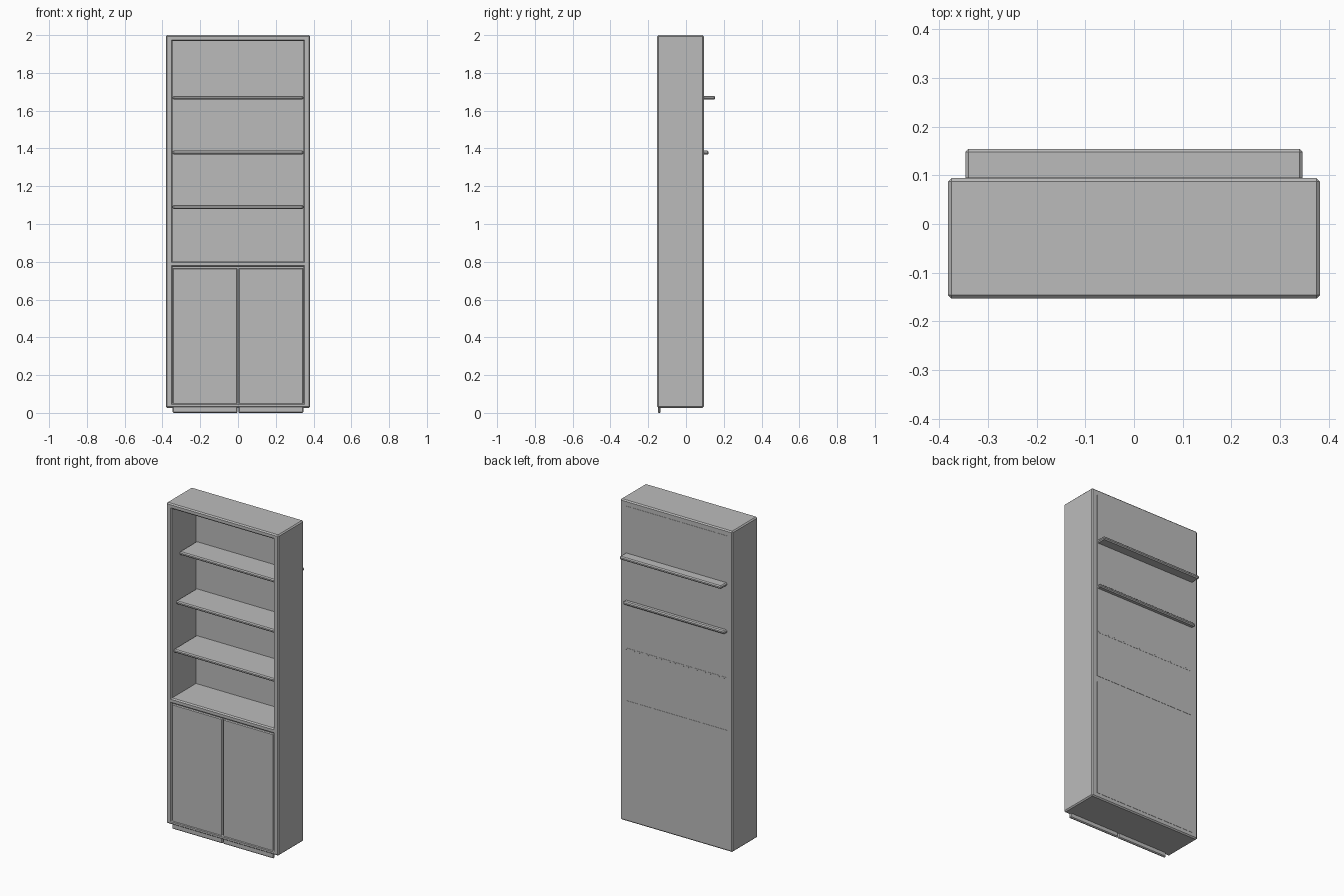
import bpy, bmesh
from mathutils import Vector

if "Cube" in bpy.data.objects:
    bpy.data.objects.remove(bpy.data.objects["Cube"], do_unlink=True)

grey = bpy.data.materials.new("warm_free_grey")
grey.use_nodes = True
colour = (0.5, 0.5, 0.5, 1)
grey.diffuse_color = colour
grey.node_tree.nodes["Principled BSDF"].inputs["Base Color"].default_value = colour


def finish(name, bm, chamfer):
    """Chamfer the outward corners and link the part to the scene."""
    bmesh.ops.recalc_face_normals(bm, faces=bm.faces)
    bm.normal_update()
    corners = [e for e in bm.edges if e.is_convex and e.calc_face_angle(0) > 0.5]
    if chamfer:
        bmesh.ops.bevel(bm, geom=corners, offset=chamfer, segments=1,
                        affect='EDGES', clamp_overlap=True)
    mesh = bpy.data.meshes.new(name)
    bm.to_mesh(mesh)
    bm.free()
    mesh.materials.append(grey)
    obj = bpy.data.objects.new(name, mesh)
    bpy.context.collection.objects.link(obj)
    return obj


def box(name, x, y, z, chamfer=0.0):
    """Box between the given (low, high) ranges."""
    bm = bmesh.new()
    bmesh.ops.create_cube(bm, size=1)
    for v in bm.verts:
        v.co = Vector([r[0] if c < 0 else r[1] for c, r in zip(v.co, (x, y, z))])
    return finish(name, bm, chamfer)


front, back, recess = -0.153, 0.094, 0.086
inner = 0.346

# Cabinet body: front grid pushed back, with two openings sunk into it
xs = [-0.382, -inner, inner, 0.382]
zs = [0.027, 0.052, 0.772, 0.804, 1.968, 2.0]
bm = bmesh.new()
grid = [[bm.verts.new((x, front, z)) for x in xs] for z in zs]
cells, openings = [], []
for j in range(len(zs) - 1):
    for i in range(len(xs) - 1):
        f = bm.faces.new((grid[j][i], grid[j][i + 1], grid[j + 1][i + 1], grid[j + 1][i]))
        cells.append(f)
        if i == 1 and j in (1, 3):
            openings.append(f)
rear = bmesh.ops.extrude_face_region(bm, geom=cells, use_keep_orig=True)["geom"]
bmesh.ops.translate(bm, vec=(0, back - front, 0),
                    verts=[g for g in rear if isinstance(g, bmesh.types.BMVert)])
sunk = bmesh.ops.extrude_discrete_faces(bm, faces=openings)["faces"]
bmesh.ops.translate(bm, vec=(0, recess - front, 0),
                    verts=[v for f in sunk for v in f.verts])
finish("cabinet_body", bm, 0.007)

# Back panels, just proud of the body
for name, low, high in (("lower", 0.056, 0.77), ("upper", 0.806, 1.966)):
    box(name + "_back_panel", (-inner, inner), (back - 0.004, back + 0.0015), (low, high))

# Shelves, each set further back than the one below
for name, y, z in (("lower_shelf", -0.136, 1.09),
                   ("middle_shelf", -0.112, 1.378),
                   ("upper_shelf", -0.078, 1.668)):
    box(name, (-inner, inner), (y, y + 0.232), (z - 0.01, z + 0.01), 0.006)

# Pair of doors reaching below the body
for name, x in (("right_door", (-inner, -0.002)), ("left_door", (0.002, inner))):
    box(name, x, (-0.149, -0.134), (0, 0.768), 0.005)
